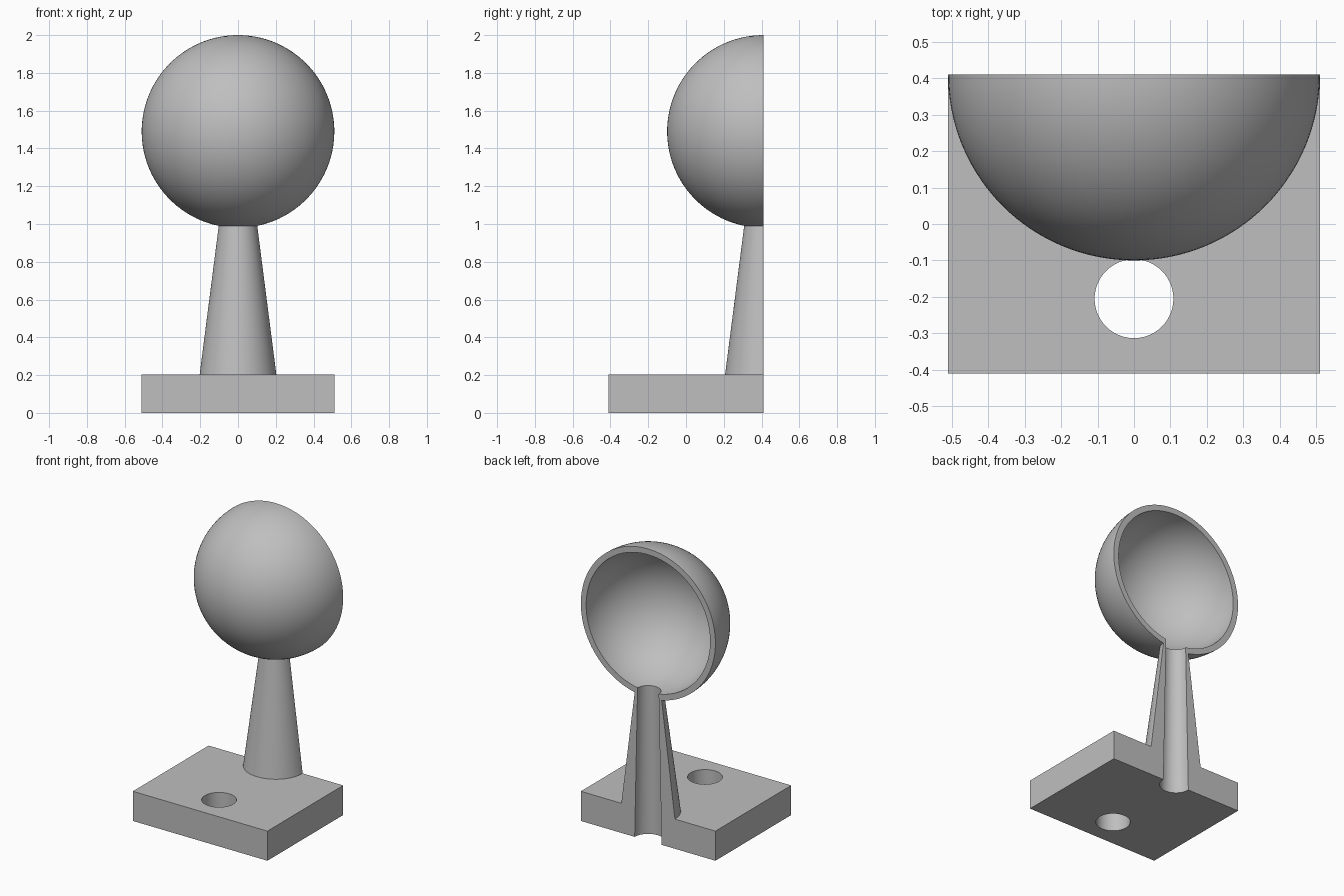
import bpy, bmesh, math
from mathutils import Vector

default = bpy.data.objects.get("Cube")
if default:
    bpy.data.objects.remove(default)

GREY = (0.52, 0.52, 0.52, 1)
grey = bpy.data.materials.new("plain grey")
grey.use_nodes = True
grey.diffuse_color = GREY
grey.node_tree.nodes["Principled BSDF"].inputs["Base Color"].default_value = GREY

HALF_W, CUT_Y, BASE_H = 0.51, 0.41, 0.203    # base plate, and the plane of the section
CENTRE_Z, R_OUT, R_IN = 1.49, 0.51, 0.47     # hollow globe
BORE_LOW, BORE_TOP, STEM_LOW, STEM_TOP = 0.102, 0.08, 0.203, 0.102


def make_object(name, bm):
    bmesh.ops.recalc_face_normals(bm, faces=bm.faces)
    mesh = bpy.data.meshes.new(name)
    bm.to_mesh(mesh)
    bm.free()
    mesh.materials.append(grey)
    obj = bpy.data.objects.new(name, mesh)
    bpy.context.collection.objects.link(obj)
    return obj


def globe_arc(radius, start_r, steps=48):
    """Section points from the bottom opening of radius start_r up to the pole."""
    start = math.asin(start_r / radius)
    angles = [start + (math.pi - start) * i / steps for i in range(steps + 1)]
    return [(radius * math.sin(a), CENTRE_Z - radius * math.cos(a)) for a in angles]


def cutter(name, y, low, top, z_top):
    bm = bmesh.new()
    bmesh.ops.create_cone(bm, cap_ends=True, segments=96, radius1=low, radius2=top, depth=z_top + 0.1)
    bmesh.ops.translate(bm, verts=bm.verts, vec=(0, y, (z_top - 0.1) / 2))
    obj = make_object(name, bm)
    obj.hide_render = True
    obj.hide_viewport = True
    return obj


# Bore radius where the stem leaves the base
inner_arc = globe_arc(R_IN, BORE_TOP)
bore_z = inner_arc[0][1]
bore_mid = BORE_LOW + (BORE_TOP - BORE_LOW) * BASE_H / bore_z

# Base plate with a through hole and half of the stem bore
bm = bmesh.new()
bmesh.ops.create_cube(bm, size=1)
bmesh.ops.scale(bm, verts=bm.verts, vec=(2 * HALF_W, 2 * CUT_Y, BASE_H))
bmesh.ops.translate(bm, verts=bm.verts, vec=(0, 0, BASE_H / 2))
base = make_object("base_plate", bm)
taper = (BORE_LOW - bore_mid) / BASE_H * 0.1
for tool in (cutter("mounting_hole_cutter", -0.205, 0.108, 0.108, 0.3),
             cutter("bore_cutter", CUT_Y, BORE_LOW + taper, bore_mid - taper, BASE_H + 0.1)):
    mod = base.modifiers.new(tool.name, "BOOLEAN")
    mod.operation = "DIFFERENCE"
    mod.solver = "EXACT"
    mod.object = tool

# Bake the cuts so the cutters can go
graph = bpy.context.evaluated_depsgraph_get()
cut_mesh = bpy.data.meshes.new_from_object(base.evaluated_get(graph))
base.modifiers.clear()
base.data = cut_mesh
for obj in [o for o in bpy.data.objects if o.name.endswith("_cutter")]:
    bpy.data.objects.remove(obj)

# Stem and hollow globe: half turn of one wall section, closed by flat section faces
section = ([(bore_mid, BASE_H), (STEM_LOW, BASE_H)] + globe_arc(R_OUT, STEM_TOP)
           + inner_arc[::-1])
bm = bmesh.new()
verts = [bm.verts.new((r, CUT_Y, z)) for r, z in section]
loop = [bm.edges.new((v, verts[(i + 1) % len(verts)])) for i, v in enumerate(verts)]
centre = Vector((0, CUT_Y, 0))
spun = bmesh.ops.spin(bm, geom=verts + loop, cent=centre, axis=(0, 0, 1),
                      angle=-math.pi, steps=64, use_duplicate=False)
end = [g for g in spun["geom_last"] if isinstance(g, bmesh.types.BMVert)]
end_edges = [g for g in spun["geom_last"] if isinstance(g, bmesh.types.BMEdge)]
bmesh.ops.contextual_create(bm, geom=loop)
bmesh.ops.contextual_create(bm, geom=end_edges)
bmesh.ops.remove_doubles(bm, verts=bm.verts, dist=0.0001)
stem_globe = make_object("stem_and_half_globe", bm)

# Smooth curved walls, crisp edges
bpy.ops.object.select_all(action="DESELECT")
for obj in (base, stem_globe):
    obj.select_set(True)
bpy.context.view_layer.objects.active = stem_globe
bpy.ops.object.shade_smooth_by_angle(angle=math.radians(30))
